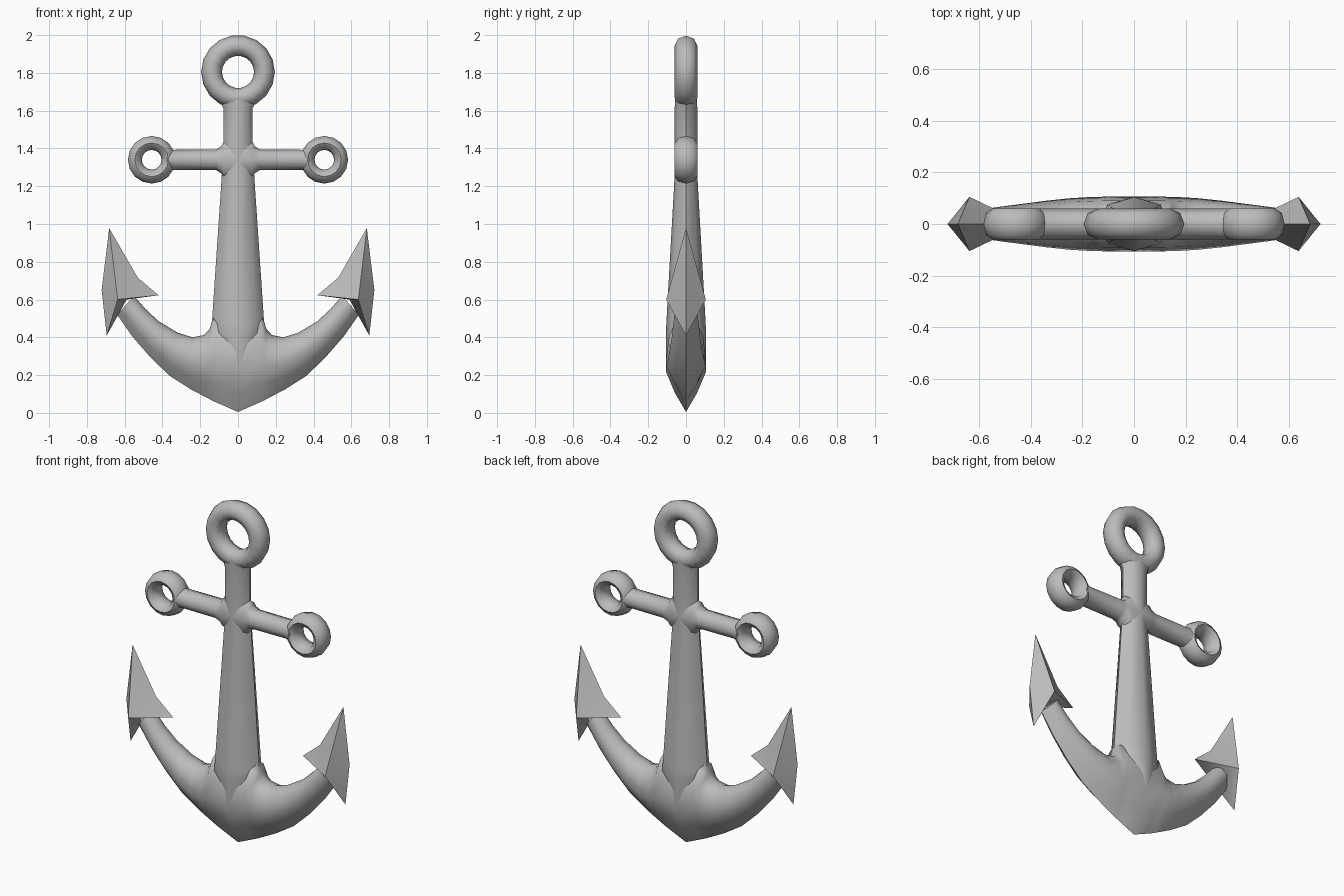
import bpy, bmesh, math

cube = bpy.data.objects.get("Cube")
if cube:
    bpy.data.objects.remove(cube, do_unlink=True)

iron = bpy.data.materials.new("iron grey")
iron.use_nodes = True
GREY = (0.5, 0.5, 0.5, 1)
iron.diffuse_color = GREY
iron.node_tree.nodes["Principled BSDF"].inputs["Base Color"].default_value = GREY


def finish(obj, angle=50):
    """Give the object its colour and soft shading."""
    obj.data.materials.clear()
    obj.data.materials.append(iron)
    bpy.ops.object.select_all(action='DESELECT')
    obj.select_set(True)
    bpy.context.view_layer.objects.active = obj
    bpy.ops.object.shade_smooth_by_angle(angle=math.radians(angle))


def make(name, bm, angle=50):
    bmesh.ops.recalc_face_normals(bm, faces=bm.faces)
    mesh = bpy.data.meshes.new(name)
    bm.to_mesh(mesh)
    bm.free()
    obj = bpy.data.objects.new(name, mesh)
    bpy.context.collection.objects.link(obj)
    finish(obj, angle)


def loft(name, sections, angle=50):
    """Skin a list of closed cross-sections and cap both ends."""
    bm = bmesh.new()
    rings = [[bm.verts.new(p) for p in s] for s in sections]
    n = len(rings[0])
    for a, b in zip(rings, rings[1:]):
        for i in range(n):
            j = (i + 1) % n
            bm.faces.new((a[i], a[j], b[j], b[i]))
    bm.faces.new(rings[0])
    bm.faces.new(rings[-1])
    make(name, bm, angle)


def oval(a, b, n=8):
    return [(a * math.cos(math.tau * i / n), b * math.sin(math.tau * i / n)) for i in range(n)]


def ring(name, x, z, major, minor, segments):
    bpy.ops.mesh.primitive_torus_add(major_segments=segments, minor_segments=8,
                                     major_radius=major, minor_radius=minor,
                                     location=(x, 0, z), rotation=(math.pi / 2, 0, 0))
    obj = bpy.context.object
    obj.name = name
    obj.scale.z = 0.06 / minor
    bpy.ops.object.transform_apply(location=False, rotation=True, scale=True)
    finish(obj)


# Rings at the top and at both ends of the crossbar
ring("top_ring", 0, 1.805, 0.14, 0.055, 18)
for side, s in (("left", 1), ("right", -1)):
    ring(side + "_small_ring", s * 0.457, 1.34, 0.089, 0.037, 16)

# Tapered shank: height, half width, half depth
shank = [(0.22, 0.05, 0.105), (0.42, 0.145, 0.106), (0.48, 0.138, 0.104),
         (1.24, 0.087, 0.061), (1.42, 0.078, 0.06), (1.61, 0.076, 0.06), (1.66, 0.1, 0.058)]
loft("shank", [[(x, y, z) for x, y in oval(a, b)] for z, a, b in shank])

# Crossbar with flared joints: distance from centre, half height
bar = [(0, 0.125), (0.075, 0.1), (0.088, 0.072), (0.115, 0.055), (0.34, 0.053), (0.375, 0.068)]
bar = [(-x, h) for x, h in bar[:0:-1]] + bar
loft("crossbar", [[(x, y, 1.34 + z) for y, z in oval(0.06, h)] for x, h in bar])

# Curved arms: inner x, inner z, outer x, outer z, half depth
arm = [(0, 0.43, 0, 0.005, 0.106), (0.13, 0.51, 0.08, 0.04, 0.106),
       (0.15, 0.445, 0.13, 0.062, 0.105), (0.18, 0.412, 0.17, 0.083, 0.104),
       (0.24, 0.4, 0.25, 0.125, 0.1), (0.32, 0.425, 0.36, 0.195, 0.09),
       (0.42, 0.485, 0.46, 0.29, 0.077), (0.49, 0.55, 0.56, 0.405, 0.066),
       (0.55, 0.62, 0.64, 0.52, 0.056)]
arm = [(-a, b, -c, d, w) for a, b, c, d, w in arm[:0:-1]] + arm
keel = [(0, 0), (0.06, 0.5), (0.22, 0.85), (0.5, 1), (0.76, 0.56), (1, 0)]
outline = keel + [(t, -y) for t, y in keel[-2:0:-1]]
loft("arms", [[(a + (c - a) * t, y * w, b + (d - b) * t) for t, y in outline]
              for a, b, c, d, w in arm], 60)


# Pointed flukes, front and back halves mirrored
def fluke(name, s):
    bm = bmesh.new()
    spots = {"tip": (0.682, 0.978), "edge": (0.53, 0.715), "barb": (0.42, 0.623),
             "outer": (0.722, 0.65), "heel": (0.695, 0.41), "socket": (0.59, 0.6)}
    v = {k: bm.verts.new((s * x, 0, z)) for k, (x, z) in spots.items()}
    rim = ["tip", "edge", "barb", "socket", "heel", "outer"]
    for y in (-0.105, 0.105):
        crest = bm.verts.new((s * 0.637, y, 0.6))
        for a, b in zip(rim, rim[1:] + rim[:1]):
            bm.faces.new((v[a], v[b], crest))
    make(name, bm, 60)


fluke("left_fluke", 1)
fluke("right_fluke", -1)
